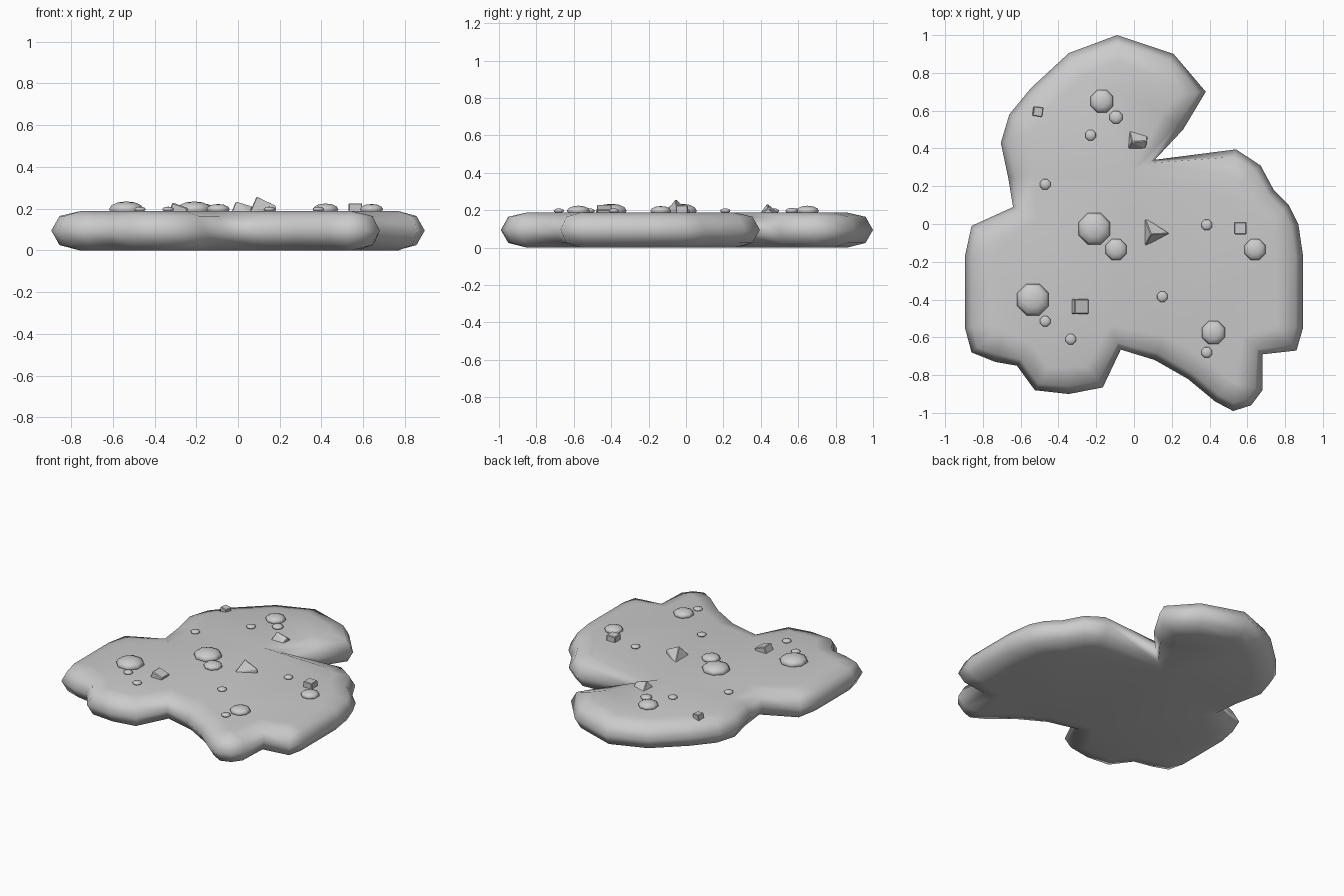
import bpy, bmesh, math
from mathutils import Vector, Matrix

if "Cube" in bpy.data.objects:
    bpy.data.objects.remove(bpy.data.objects["Cube"])


def finish(name, bm, smooth=True, angle=None):
    bmesh.ops.recalc_face_normals(bm, faces=bm.faces)
    me = bpy.data.meshes.new(name)
    bm.to_mesh(me)
    bm.free()
    ob = bpy.data.objects.new(name, me)
    bpy.context.collection.objects.link(ob)
    for p in me.polygons:
        p.use_smooth = smooth
    return ob


# Ground slab: irregular outline swept through a rounded edge profile
outline = [(-.09, 1), (.21, .90), (.38, .70), (.26, .50), (.11, .34), (.54, .395), (.67, .31),
           (.74, .18), (.82, .10), (.87, 0), (.895, -.17), (.895, -.55), (.86, -.67),
           (.68, -.69), (.68, -.88), (.62, -.96), (.525, -.99), (.43, -.94), (.285, -.82),
           (.11, -.72), (-.07, -.665), (-.165, -.865), (-.345, -.90), (-.525, -.88),
           (-.62, -.75), (-.735, -.73), (-.86, -.68), (-.895, -.55), (-.895, -.17),
           (-.86, -.01), (-.64, .09), (-.665, .24), (-.705, .43), (-.66, .58),
           (-.545, .72), (-.345, .905)]
profile = [(.14, 0), (.04, .025), (0, .095), (.04, .165), (.14, .188)]   # inset, height
pts = [Vector(p) for p in outline]
n = len(pts)
inward = []
for i in range(n):
    a = (pts[i] - pts[i - 1]).normalized()
    b = (pts[(i + 1) % n] - pts[i]).normalized()
    t = (a + b).normalized()
    inward.append(Vector((t.y, -t.x)))
bm = bmesh.new()
rings = []
for d, z in profile:
    rings.append([bm.verts.new((*(p + v * d), z)) for p, v in zip(pts, inward)])
for lo, hi in zip(rings, rings[1:]):
    for i in range(n):
        j = (i + 1) % n
        bm.faces.new((lo[i], lo[j], hi[j], hi[i]))
caps = [bm.faces.new(rings[0]), bm.faces.new(rings[-1])]
bmesh.ops.triangulate(bm, faces=caps)
finish("ground_slab", bm)

# Rounded pebbles: x, y, radius
pebbles = [(-.17, .65, .065), (-.21, -.025, .09), (-.095, -.135, .06), (-.535, -.40, .09),
           (.64, -.135, .06), (.42, -.575, .066), (-.095, .565, .037)]
pebbles += [(x, y, .03) for x, y in [(-.23, .47), (-.47, .21), (.385, -.005), (.15, -.385),
                                    (-.47, -.515), (-.335, -.61), (.385, -.68)]]
for k, (x, y, r) in enumerate(pebbles):
    bm = bmesh.new()
    m = (Matrix.Translation((x, y, .197)) @ Matrix.Rotation(math.pi / 8, 4, 'Z')
         @ Matrix.Diagonal((r, r, r * .42, 1)))
    bmesh.ops.create_uvsphere(bm, u_segments=8, v_segments=6, radius=1, matrix=m)
    finish(f"pebble_{k}", bm)

# Block stones: x, y, z, size, turn, tilt
for k, (x, y, z, s, turn, tilt) in enumerate([(-.51, .595, .183, .05, -.15, .1),
                                              (-.29, -.437, .178, .08, 0, .35),
                                              (.563, -.022, .193, .065, 0, 0)]):
    bm = bmesh.new()
    m = (Matrix.Translation((x, y, z)) @ Matrix.Rotation(turn, 4, 'Z')
         @ Matrix.Rotation(tilt, 4, 'Y'))
    bmesh.ops.create_cube(bm, size=s, matrix=m)
    bmesh.ops.bevel(bm, geom=bm.edges[:], offset=s * .06, segments=1, affect='EDGES')
    finish(f"block_stone_{k}", bm, False)

# Pointed shards: base corners and peak, hulled and chipped
shards = [[(.055, .035, .18), (.055, -.12, .18), (.185, -.05, .215), (.185, -.05, .17),
           (.09, -.055, .26)],
          [(-.025, .50, .18), (.072, .47, .18), (.06, .395, .18), (-.033, .395, .18),
           (.07, .44, .212), (-.01, .435, .236)]]
for k, corners in enumerate(shards):
    bm = bmesh.new()
    for c in corners:
        bm.verts.new(c)
    bmesh.ops.convex_hull(bm, input=bm.verts[:])
    bmesh.ops.bevel(bm, geom=bm.edges[:], offset=.004, segments=1, affect='EDGES')
    finish(f"shard_stone_{k}", bm, False)
